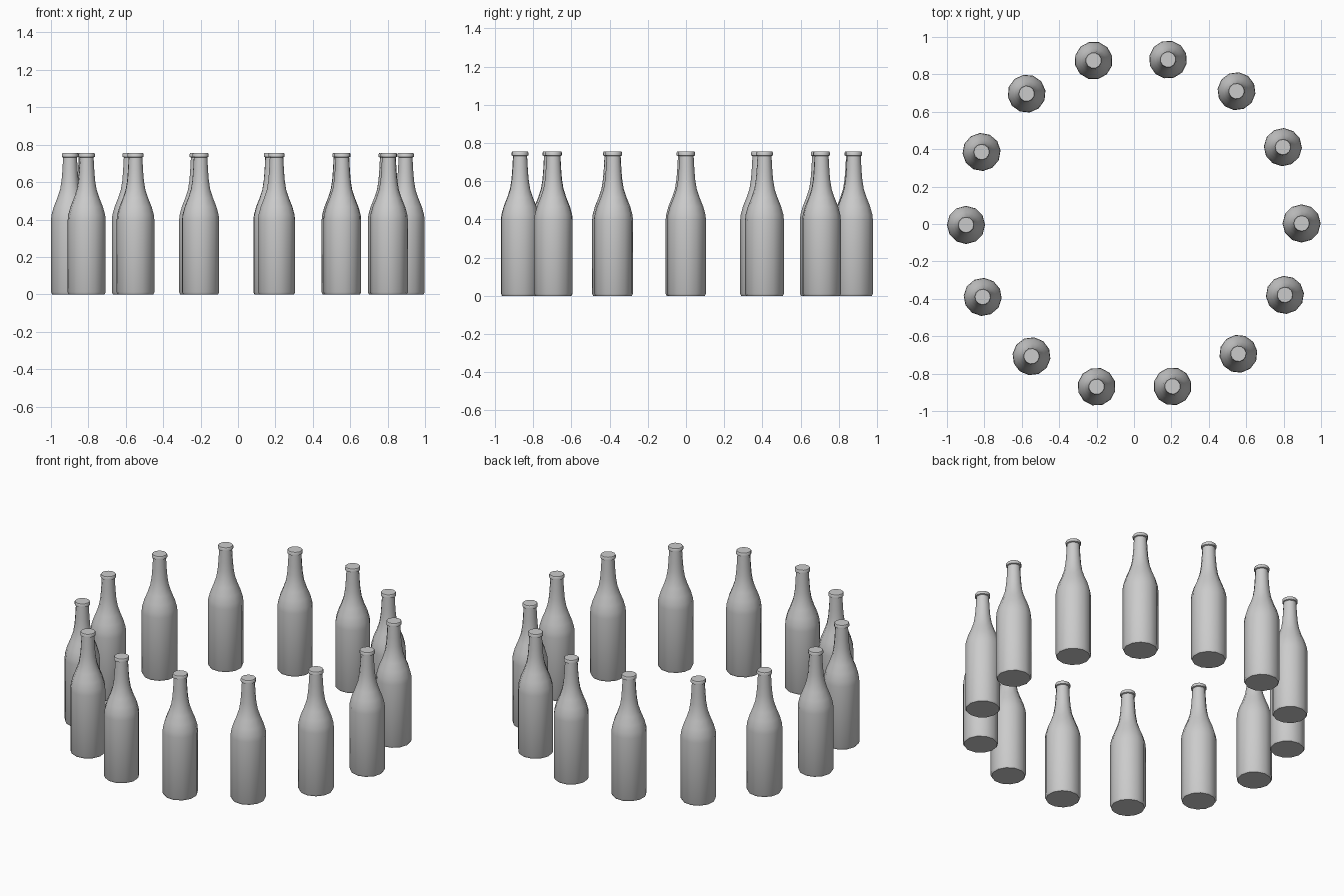
import bpy, bmesh, math

if "Cube" in bpy.data.objects:
    bpy.data.objects.remove(bpy.data.objects["Cube"])

SIDES = 12
# bottle outline: (radius, height)
PROFILE = [(0.096, 0.0), (0.102, 0.012), (0.102, 0.395), (0.099, 0.425),
           (0.087, 0.468), (0.068, 0.515), (0.053, 0.56), (0.045, 0.61),
           (0.041, 0.66), (0.037, 0.732), (0.044, 0.735), (0.044, 0.750), (0.041, 0.755)]

# slightly uneven ring of bottles
SPOTS = [(0.896, 0.003), (0.796, 0.411), (0.548, 0.710), (0.182, 0.879),
         (-0.216, 0.874), (-0.574, 0.697), (-0.815, 0.385), (-0.898, -0.005),
         (-0.809, -0.390), (-0.548, -0.707), (-0.200, -0.870), (0.206, -0.868),
         (0.558, -0.694), (0.807, -0.379)]


def bottle_mesh():
    bm = bmesh.new()
    rings = []
    for r, z in PROFILE:
        rings.append([bm.verts.new((r * math.cos(math.tau * i / SIDES),
                                    r * math.sin(math.tau * i / SIDES), z))
                      for i in range(SIDES)])
    for a, b in zip(rings, rings[1:]):
        for i in range(SIDES):
            j = (i + 1) % SIDES
            bm.faces.new((a[i], a[j], b[j], b[i]))
    # flat base and closed top
    bm.faces.new(rings[0][::-1])
    bm.faces.new(rings[-1])
    bm.normal_update()
    for f in bm.faces:
        f.smooth = True
    for e in bm.edges:
        e.smooth = e.calc_face_angle(0) < math.radians(40)
    mesh = bpy.data.meshes.new("bottle")
    bm.to_mesh(mesh)
    bm.free()
    return mesh


# all bottles share one mesh, each turned to face outward
mesh = bottle_mesh()
for n, (x, y) in enumerate(SPOTS):
    ob = bpy.data.objects.new(f"bottle_{n + 1}", mesh)
    ob.location = (x, y, 0)
    ob.rotation_euler.z = math.atan2(y, x)
    bpy.context.collection.objects.link(ob)
